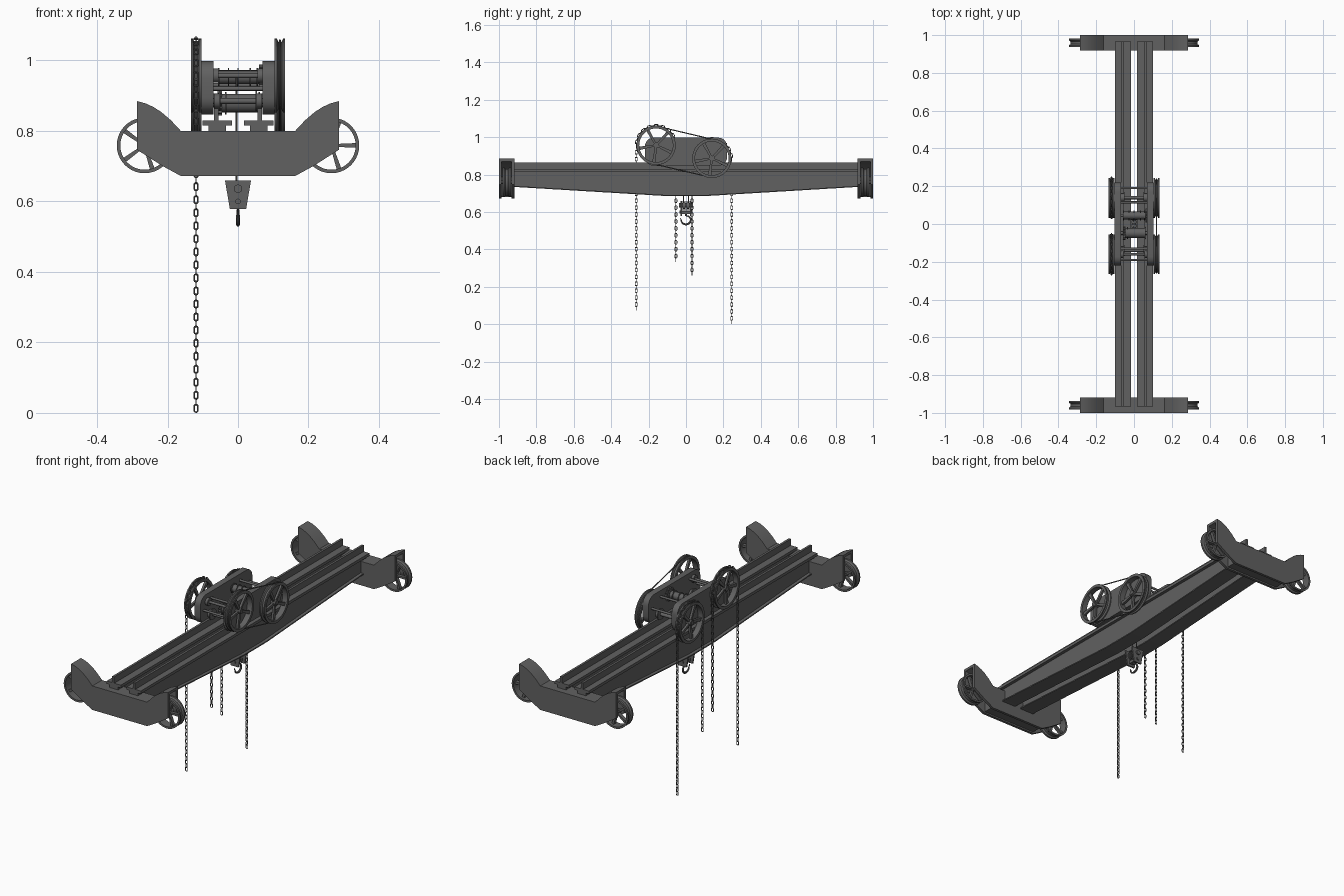
import bpy, bmesh
from math import pi, sin, cos
from mathutils import Matrix, Vector

if "Cube" in bpy.data.objects:
    bpy.data.objects.remove(bpy.data.objects["Cube"])

# dark grey painted iron for every part
iron = bpy.data.materials.new("dark_iron")
iron.diffuse_color = (.12, .12, .12, 1)
iron.use_nodes = True
iron.node_tree.nodes["Principled BSDF"].inputs["Base Color"].default_value = iron.diffuse_color

def finish(name, bm, smooth=False, mat=None):
    if mat:
        bm.transform(mat)
    bmesh.ops.recalc_face_normals(bm, faces=bm.faces)
    me = bpy.data.meshes.new(name)
    bm.to_mesh(me)
    bm.free()
    me.materials.append(iron)
    ob = bpy.data.objects.new(name, me)
    bpy.context.collection.objects.link(ob)
    if smooth:
        bpy.ops.object.select_all(action='DESELECT')
        ob.select_set(True)
        bpy.context.view_layer.objects.active = ob
        bpy.ops.object.shade_smooth_by_angle(angle=0.6)
    return ob

def loft(bm, rings, closed=False):
    vs = [[bm.verts.new(p) for p in r] for r in rings]
    n, m = len(vs), len(vs[0])
    for i in range(n if closed else n - 1):
        a, b = vs[i], vs[(i + 1) % n]
        for j in range(m):
            k = (j + 1) % m
            bm.faces.new((a[j], a[k], b[k], b[j]))
    if not closed:
        bm.faces.new(vs[0])
        bm.faces.new(vs[-1])

def prism(bm, pts, axis, a, b):
    # 2D outline extruded along x (points are y,z) or y (points are x,z)
    f = (lambda p, d: (d, p[0], p[1])) if axis == 'x' else (lambda p, d: (p[0], d, p[1]))
    loft(bm, [[f(p, d) for p in pts] for d in (a, b)])

def box(bm, x0, x1, y0, y1, z0, z1):
    prism(bm, [(x0, z0), (x1, z0), (x1, z1), (x0, z1)], 'y', y0, y1)

def disc(n, r, cy=0, cz=0):
    return [(cy + r * cos(2 * pi * i / n), cz + r * sin(2 * pi * i / n)) for i in range(n)]

def mirrored(half):
    return half + [(-x, z) for x, z in reversed(half)]

def ring(bm, prof, n=40):
    # closed (radius, x) profile turned round the x axis
    loft(bm, [[(x, r * cos(2 * pi * i / n), r * sin(2 * pi * i / n)) for r, x in prof]
              for i in range(n)], closed=True)

def shaft(bm, steps, cy, cz, n=20):
    for x0, x1, r in steps:
        prism(bm, disc(n, r, cy, cz), 'x', x0, x1)

def tube(bm, pts, radii, closed=False, n=8):
    # round tube along a path of (y, z) points at x = 0
    rings, m = [], len(pts)
    for i, p in enumerate(pts):
        q0 = pts[(i - 1) % m] if closed or i else p
        q1 = pts[(i + 1) % m] if closed or i < m - 1 else p
        t = (Vector(q1) - Vector(q0)).normalized()
        r = radii[i] if isinstance(radii, list) else radii
        rings.append([(r * sin(2 * pi * k / n), p[0] - t.y * r * cos(2 * pi * k / n),
                       p[1] + t.x * r * cos(2 * pi * k / n)) for k in range(n)])
    loft(bm, rings, closed)

def spoked_wheel(name, R, w, depth, inner, spokes, mat, phase):
    bm = bmesh.new()
    h = w / 2
    for k in range(spokes):
        s = [bm.verts.new] and len(bm.verts)
        a, b, t = R * .05, R * .085, h * .4
        prism(bm, [(-a, R * .1), (a, R * .1), (b, inner + .002), (-b, inner + .002)], 'x', -t, t)
        bm.verts.ensure_lookup_table()
        bmesh.ops.rotate(bm, verts=bm.verts[s:], matrix=Matrix.Rotation(phase + 2 * pi * k / spokes, 3, 'X'))
    ring(bm, [(R, -h), (R, -h * .6), (R - depth, -h * .3), (R - depth, h * .3), (R, h * .6),
              (R, h), (inner, h), (inner, -h)])
    shaft(bm, [(-h * .9, h * .9, R * .14), (-h, h, R * .08)], 0, 0)
    finish(name, bm, True, mat)

# end carriages: side plates, top and bottom covers, running wheels in the end slots
top = mirrored([(-.287, .885), (-.262, .878), (-.24, .868), (-.218, .854), (-.19, .83), (-.162, .80)])
low = mirrored([(.287, .747), (.215, .701), (.162, .672)])
for s, side in ((-1, "front"), (1, "back")):
    bm = bmesh.new()
    for a, b in ((.918, .932), (.986, 1.0)):
        prism(bm, top + low, 'y', s * a, s * b)
    prism(bm, top + [(x, z - .014) for x, z in reversed(top)], 'y', s * .93, s * .988)
    inside = sorted((s * .93, s * .988))
    box(bm, -.16, .16, *inside, .68, .692)
    for sx in (-1, 1):
        prism(bm, [(sx * .265 + y, z) for y, z in disc(16, .009, 0, .76)], 'y', s * .925, s * .993)
        box(bm, *sorted((sx * .15, sx * .16)), *inside, .685, .80)
    finish(side + "_end_carriage", bm, True)
    for sx in (-1, 1):
        m = Matrix.Translation((sx * .265, s * .959, .759)) @ Matrix.Rotation(pi / 2, 4, 'Z')
        spoked_wheel(side + "_carriage_wheel", .079, .046, .007, .069, 5, m, pi / 2)

# twin girders with fish-belly underside, and their rails
for s, side in ((-1, "left"), (1, "right")):
    bm = bmesh.new()
    rings = []
    for y, zb in ((-.966, .733), (-.9, .733), (-.1, .685), (.1, .685), (.9, .733), (.966, .733)):
        outline = mirrored([(.042, .83), (.042, .815), (.025, .815),
                            (.025, zb + .006), (.042, zb + .006), (.042, zb)])
        rings.append([(s * .059 + x, y, z) for x, z in outline])
    loft(bm, rings)
    finish(side + "_girder", bm)
    bm = bmesh.new()
    prism(bm, [(s * .062 + x, z) for x, z in mirrored([(.006, .829), (.006, .864)])], 'y', -.966, .966)
    finish(side + "_rail", bm)

# trolley side frames with rounded corners
corners = [(.172, .95, 0), (-.172, .95, 1), (-.172, .895, 2), (.172, .895, 3)]
outline = [(cy + .048 * cos((q + i / 5) * pi / 2), cz + .048 * sin((q + i / 5) * pi / 2))
           for cy, cz, q in corners for i in range(6)]
for s, side in ((-1, "left"), (1, "right")):
    bm = bmesh.new()
    prism(bm, outline, 'x', s * .069, s * .103)
    finish(side + "_trolley_frame", bm, True)

# hand wheels on the left, cord pulleys on the right, on shared axles
W1, W2, R = (-.16, .957), (.138, .887), .105
for (cy, cz), pos in ((W1, "front"), (W2, "back")):
    for x, kind in ((-.119, "chain_wheel"), (.119, "cord_pulley")):
        spoked_wheel(pos + "_" + kind, R, .03, .009, .09, 5,
                     Matrix.Translation((x, cy, cz)), .5)
    bm = bmesh.new()
    shaft(bm, [(-.125, .125, .007), (-.069, -.055, .02), (.055, .069, .02)], cy, cz)
    finish(pos + "_axle", bm, True)

# drive cord looped round both right pulleys
bm = bmesh.new()
ang = (Vector(W2) - Vector(W1)).angle_signed(Vector((1, 0)))
pts = []
for c, off in ((W2, -pi / 2), (W1, pi / 2)):
    for i in range(17):
        t = ang + off + pi * i / 16
        pts.append((c[0] + .1 * cos(t), c[1] + .1 * sin(t)))
tube(bm, pts, .003, True)
finish("drive_cord", bm, True, Matrix.Translation((.119, 0, 0)))

# hoisting drums with end gears: low one in front, high one behind
for cy, cz, r, gx, flanges in ((-.048, .879, .026, -.052, (-.035, .06)),
                               (.045, .953, .02, .066, (-.055, -.027, 0, .035, .055))):
    bm = bmesh.new()
    shaft(bm, [(-.07, .07, .009), (-.056, .06, r)] +
          [(x - .002, x + .002, r + .006) for x in flanges], cy, cz)
    finish("rope_drum", bm, True)
    bm = bmesh.new()
    rad = [.036 if i % 4 < 2 else .03 for i in range(56)]
    prism(bm, [(cy + q * cos(2 * pi * i / 56), cz + q * sin(2 * pi * i / 56))
               for i, q in enumerate(rad)], 'x', gx - .006, gx + .006)
    finish("drum_gear", bm)

# tie rods between the frames
bm = bmesh.new()
for cy, cz in ((-.13, .965), (.115, .965), (-.19, .92), (.19, .93)):
    shaft(bm, [(-.075, .075, .006)], cy, cz, 12)
finish("tie_rods", bm, True)

# trolley running wheels on the rails
for cy in (-.14, .14):
    bm = bmesh.new()
    shaft(bm, [(-.07, .07, .008)], cy, .885)
    for s in (-1, 1):
        shaft(bm, [(s * .054, s * .068, .021), (s * .049, s * .054, .029)], cy, .885)
    finish("trolley_running_wheels", bm, True)

# hand chains: alternating oval links, hanging both sides of each chain wheel
def chain(name, cy, cz, z0, z1, r=.106, x=-.119, pitch=.0185):
    path, ends = [], []
    for y, z in ((cy - r, z0), (cy + r, z1)):
        n = int((cz - z) / pitch)
        path += [(y, z + .013 + i * pitch, 0, i) for i in range(n)]
        ends.append(z + .013 + n * pitch - cz)
    a0, a1 = ends[0] / r, pi - ends[1] / r
    n = round((a1 - a0) * r / pitch)
    for i in range(n + 1):
        t = a0 + (a1 - a0) * i / n
        path.append((cy - r * cos(t), cz + r * sin(t), t, i))
    bm = bmesh.new()
    for y, z, t, i in path:
        m = Matrix.Translation((x, y, z)) @ Matrix.Rotation(-t, 4, 'X') @ Matrix.Rotation((i + 1) % 2 * pi / 2, 4, 'Z')
        rings = []
        for k in range(12):
            a = 2 * pi * (k + .5) / 12
            u = Vector((0, cos(a), sin(a)))
            c = u * .0055 + Vector((0, 0, .0054 if sin(a) > 0 else -.0054))
            rings.append([m @ (c + u * .0021 * cos(b * pi / 3) + Vector((.0021 * sin(b * pi / 3), 0, 0)))
                          for b in range(6)])
        loft(bm, rings, True)
    finish(name, bm, True)

chain("front_hand_chain", *W1, .074, .333)
chain("back_hand_chain", *W2, .259, 0)

# hook block: cheek plates, sheaves, pins
bm = bmesh.new()
for s in (-1, 1):
    prism(bm, [(-.037, .66), (.037, .66), (.023, .578), (-.023, .578)], 'y', s * .022, s * .03)
for cz, r, h in ((.636, .012, .037), (.60, .008, .035)):
    prism(bm, disc(16, r, 0, cz), 'y', -h, h)
for y in (-.011, .011):
    for a, b, r in ((-.008, -.003, .024), (.003, .008, .024), (-.003, .003, .018)):
        prism(bm, disc(24, r, 0, .634), 'y', y + a, y + b)
box(bm, -.012, .012, -.022, .022, .59, .606)
finish("hook_block", bm, True)

# hook
bm = bmesh.new()
pts = [(0, .60), (0, .58)] + [(.026 * cos(a), .557 + .023 * sin(a))
                              for a in [1.35 - i * 4.5 / 14 for i in range(15)]] + [(-.031, .567)]
tube(bm, pts, [.005, .005] + [.0032 + .0025 * sin(pi * i / 14) for i in range(15)] + [.0015])
finish("hook", bm, True)

# hoisting ropes from drums to block
for p, q in (((-.022, .88), (-.012, .634)), ((.025, .95), (.012, .634))):
    bm = bmesh.new()
    tube(bm, [p, q], .0025)
    finish("hoist_rope", bm, True, Matrix.Translation((-.004, 0, 0)))
